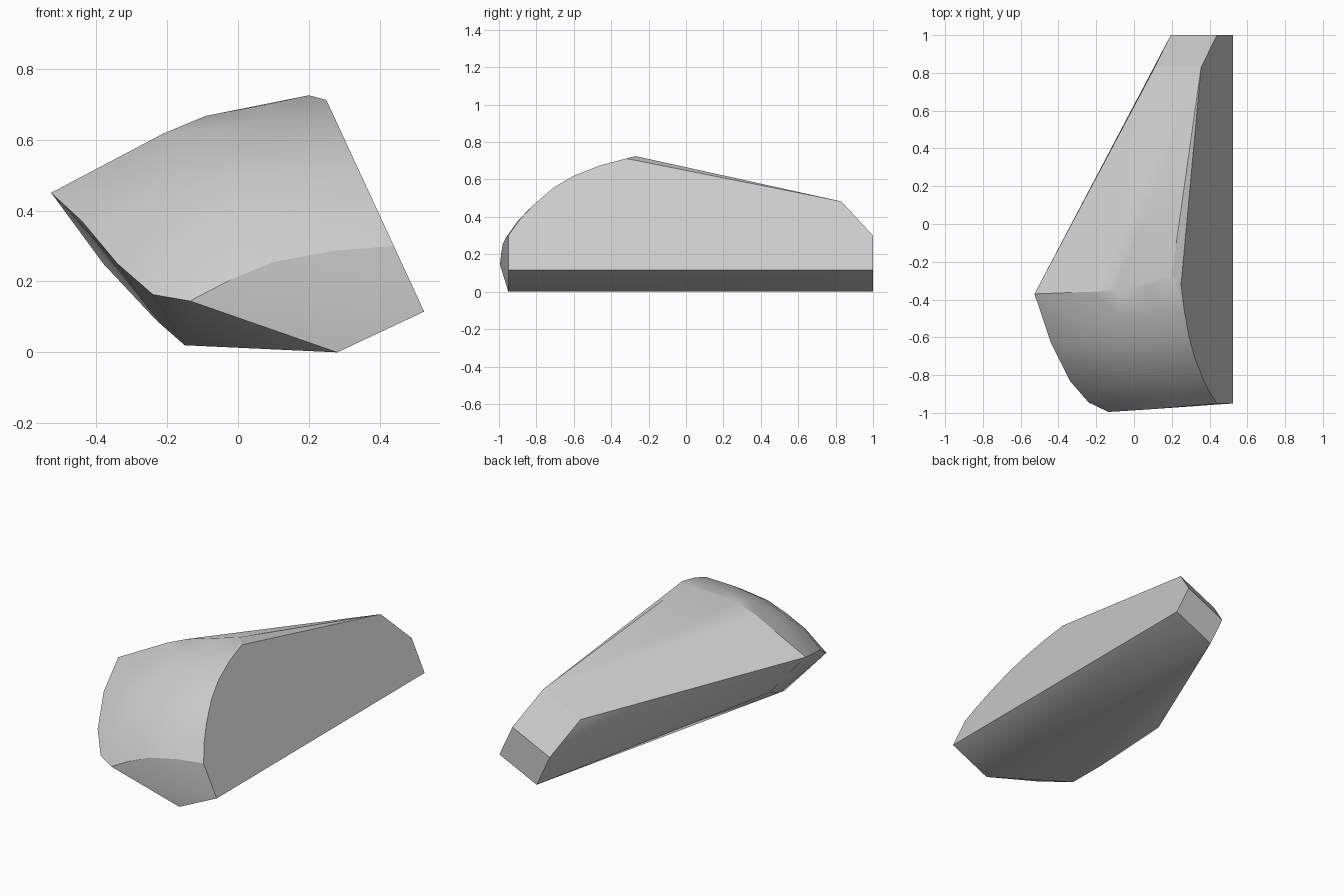
import bpy, bmesh, math
from mathutils import Vector

cube = bpy.data.objects.get("Cube")
if cube:
    bpy.data.objects.remove(cube, do_unlink=True)

stone = bpy.data.materials.new("stone grey")
stone.use_nodes = True
colour = (0.6, 0.6, 0.6, 1)
stone.diffuse_color = colour
stone.node_tree.nodes["Principled BSDF"].inputs["Base Color"].default_value = colour


def side_point(y, z):
    """Point on the sloping flat side."""
    return Vector((0.525 - (z - 0.115) * 0.462, y, z))


# Outline of the flat side: front arc, then tail
arc = [side_point(y, z) for y, z in [
    (-0.95, 0.30), (-0.89, 0.385), (-0.82, 0.46), (-0.71, 0.555),
    (-0.60, 0.62), (-0.46, 0.675), (-0.32, 0.712)]]
base = [side_point(y, 0.115) for y in (-0.95, 1)]
tail = [side_point(0.83, 0.483), side_point(1, 0.30)]
points = arc + base + tail

# Curved nose: the arc swept across the width
sweep = [(-0.17, -0.015, -0.014), (-0.34, -0.03, -0.045),
         (-0.46, -0.038, -0.095), (-0.575, -0.045, -0.155)]
points += [p + Vector(d) for d in sweep for p in arc]

# Tail bevel and underside edge
across = Vector((-0.245, 0, -0.115))
points += [p + across for p in base + tail]

# Nose rim on the far side, peak and lower keel
points += [Vector(p) for p in [
    (0.20, -0.27, 0.725), (-0.527, -0.37, 0.45), (-0.44, -0.63, 0.37),
    (-0.34, -0.83, 0.25), (-0.24, -0.945, 0.163),
    (-0.38, -0.24, 0.25), (-0.23, -0.56, 0.09), (-0.15, -0.71, 0.02)]]

# Skin the block
bm = bmesh.new()
for p in points:
    bm.verts.new(p)
hull = bmesh.ops.convex_hull(bm, input=bm.verts)
loose = {g for g in hull["geom_interior"] + hull["geom_unused"]
         if isinstance(g, bmesh.types.BMVert)}
bmesh.ops.delete(bm, geom=[v for v in loose if v.is_valid and not v.link_faces], context="VERTS")
bmesh.ops.dissolve_limit(bm, angle_limit=math.radians(1), verts=bm.verts, edges=bm.edges)
bmesh.ops.recalc_face_normals(bm, faces=bm.faces)
mesh = bpy.data.meshes.new("stone_block")
bm.to_mesh(mesh)
bm.free()
mesh.materials.append(stone)
block = bpy.data.objects.new("stone_block", mesh)
bpy.context.collection.objects.link(block)

bpy.ops.object.select_all(action="DESELECT")
block.select_set(True)
bpy.context.view_layer.objects.active = block
bpy.ops.object.shade_smooth_by_angle(angle=math.radians(30))
